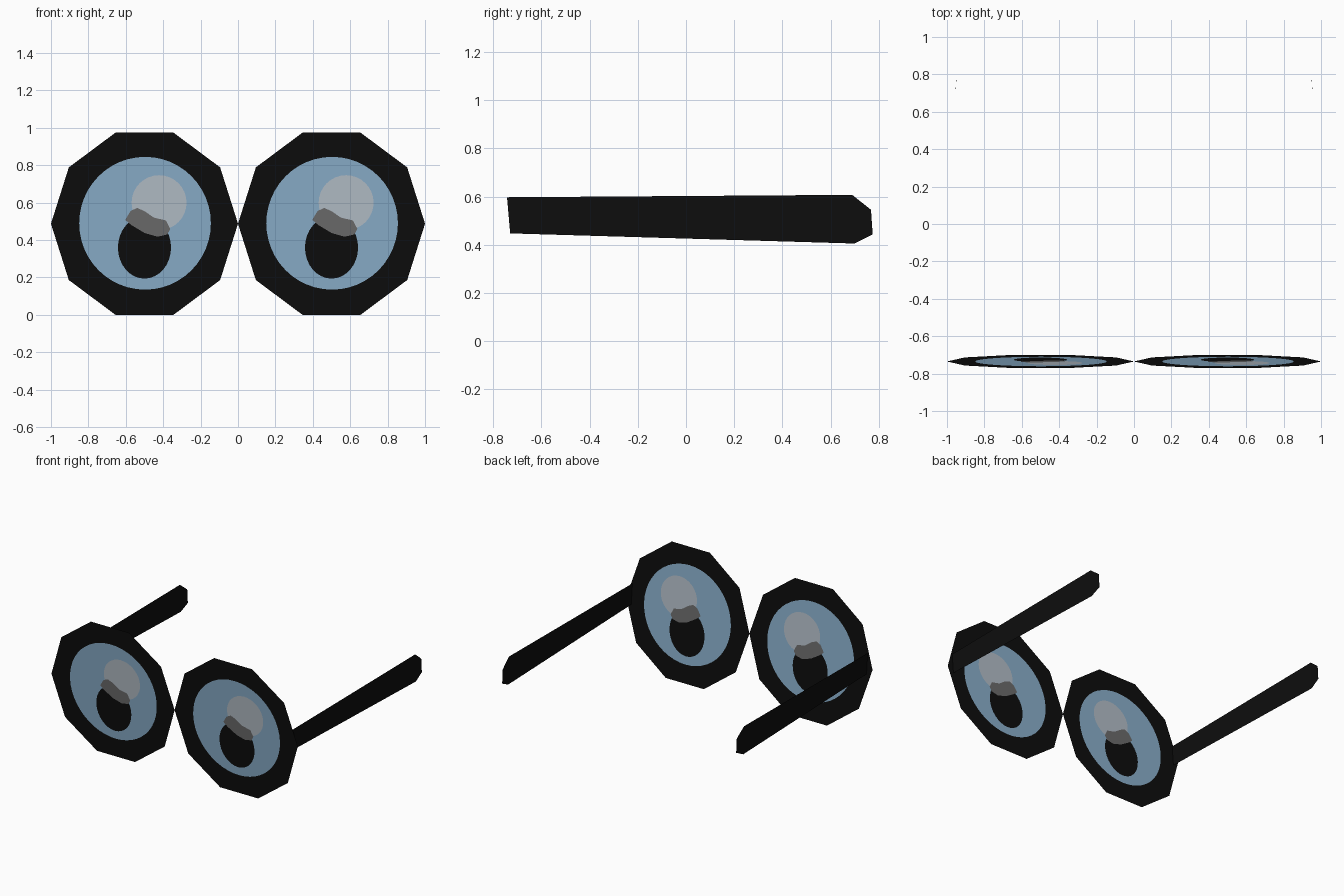
import bpy
import math
from mathutils import Vector
from mathutils.geometry import delaunay_2d_cdt

if "Cube" in bpy.data.objects:
    bpy.data.objects.remove(bpy.data.objects["Cube"])


def material(name, rgb):
    m = bpy.data.materials.new(name)
    m.diffuse_color = (*rgb, 1)
    m.use_nodes = True
    m.node_tree.nodes["Principled BSDF"].inputs["Base Color"].default_value = m.diffuse_color
    return m


BLACK = material("black", (0.004, 0.004, 0.004))
BLUE = material("lens blue", (0.254, 0.43, 0.6))
LIGHT = material("light grey", (0.46, 0.52, 0.58))
DARK = material("dark grey", (0.15, 0.15, 0.15))


def ellipse(cx, cz, rx, rz, n):
    return [(cx + rx * math.cos(2 * math.pi * i / n),
             cz + rz * math.sin(2 * math.pi * i / n)) for i in range(n)]


def inside(p, loop):
    hit = False
    for (x1, z1), (x2, z2) in zip(loop, loop[1:] + loop[:1]):
        if (z1 > p.y) != (z2 > p.y) and p.x < x1 + (p.y - z1) * (x2 - x1) / (z2 - z1):
            hit = not hit
    return hit


def make_object(name, verts, faces, mats):
    me = bpy.data.meshes.new(name)
    me.from_pydata(verts, [], faces)
    for m in mats:
        me.materials.append(m)
    ob = bpy.data.objects.new(name, me)
    bpy.context.collection.objects.link(ob)
    return me


# Flat painted regions of one eyepiece, relative to its centre; later ones lie on top
REGIONS = [
    (BLACK, ellipse(0, 0.4875, 0.5, 0.5125, 10)),       # ten-sided rim
    (BLUE, ellipse(0.003, 0.49, 0.352, 0.355, 48)),     # lens
    (LIGHT, ellipse(0.078, 0.6, 0.147, 0.147, 32)),     # highlight
    (BLACK, ellipse(0, 0.36, 0.142, 0.166, 32)),        # pupil
    (DARK, [(-0.103, 0.508), (-0.075, 0.555), (-0.04, 0.572), (0.0, 0.555),
            (0.05, 0.52), (0.115, 0.505), (0.138, 0.46), (0.122, 0.43),
            (0.07, 0.418), (0.0, 0.438), (-0.07, 0.48)]),  # tinted overlap
]
MATS = [m for m, _ in REGIONS]

# Eyepieces: one thin sheet each, cut along the region outlines, leaning forward at the top
pts, edges = [], []
for _, loop in REGIONS:
    s, n = len(pts), len(loop)
    pts += [Vector(p) for p in loop]
    edges += [(s + i, s + (i + 1) % n) for i in range(n)]
flat, _, tris, *_ = delaunay_2d_cdt(pts, edges, [], 0, 1e-5)

for name, cx in (("left_eyepiece", -0.5), ("right_eyepiece", 0.5)):
    verts = [(cx + p.x, -0.70 - 0.0718 * p.y, p.y) for p in flat]
    me = make_object(name, verts, [tuple(t) for t in tris], MATS)
    for poly, t in zip(me.polygons, tris):
        c = sum((flat[i] for i in t), Vector((0, 0))) / 3
        poly.material_index = max([i for i, (_, loop) in enumerate(REGIONS)
                                   if inside(c, loop)], default=0)

# Temples: thin side arms, tips turned slightly inward
ARM = [(-0.743, 0.597), (-0.73, 0.447), (0.70, 0.405), (0.775, 0.443),
       (0.768, 0.545), (0.69, 0.607)]
for name, s in (("left_temple", -1), ("right_temple", 1)):
    verts = [(s * (0.95 if y > 0.75 else 0.955), y, z) for y, z in ARM]
    make_object(name, verts, [(0, 1, 2, 5), (5, 2, 3, 4)], [BLACK])
